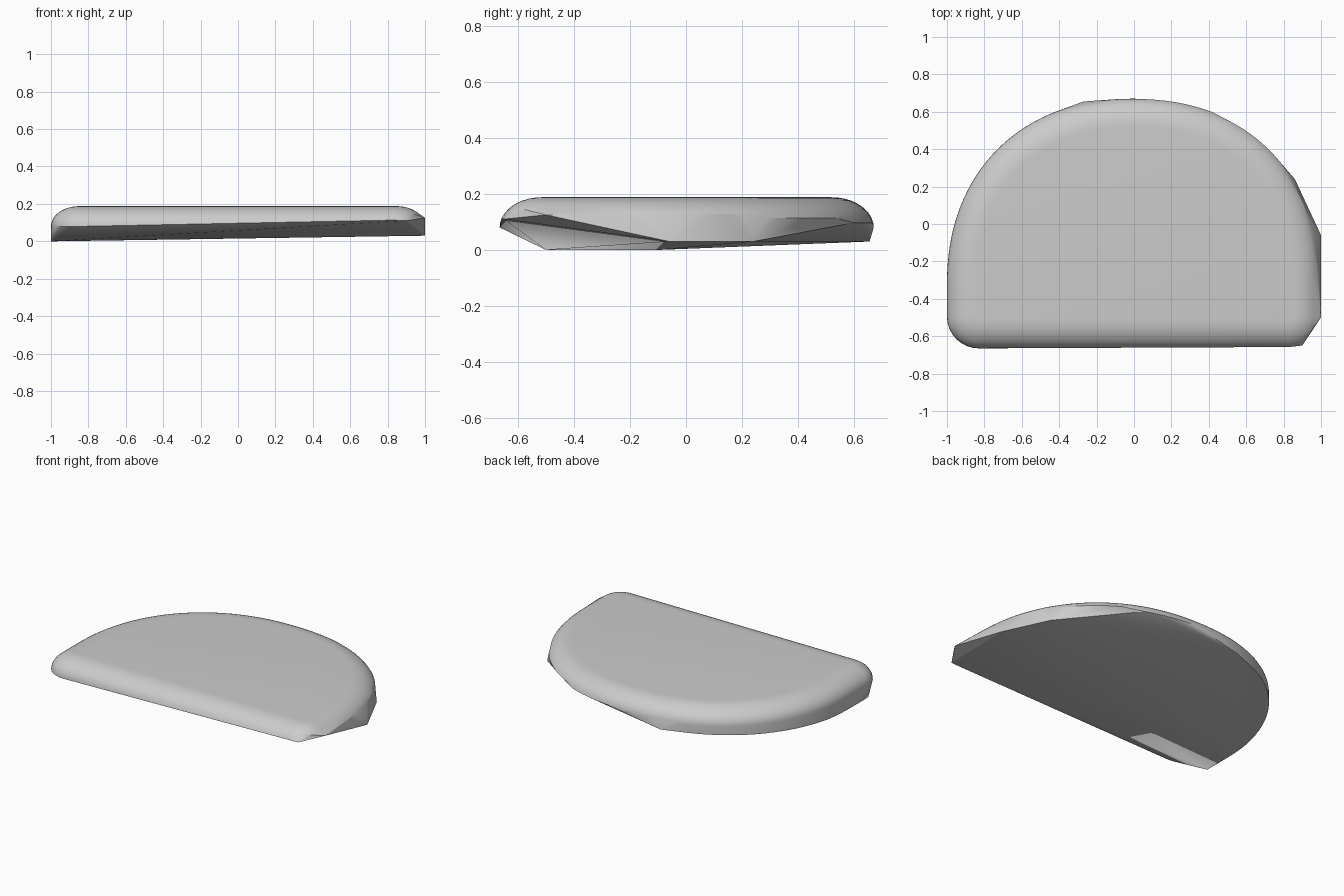
import bpy, bmesh, math

cube = bpy.data.objects.get("Cube")
if cube:
    bpy.data.objects.remove(cube, do_unlink=True)

TOP, FILLET, DROP, WAIST = 0.188, 0.15, 0.108, -0.33


def arch(t, inset=0.0):
    """Point on the rounded rear edge, t running from +x over the back to -x."""
    c, s = math.cos(t), math.sin(t)
    x = math.copysign(abs(c) ** (2 / 2.2), c) * (1 - inset)
    return x, WAIST + abs(s) ** (2 / 2.2) * (1 - inset)


def outline(inset):
    """D shape with rounded front corners."""
    pts = [arch(math.pi * i / 64, inset) for i in range(65)]
    r = 0.17 - inset
    for start, cx in ((math.pi, -0.83), (1.5 * math.pi, 0.83)):
        for i in range(9):
            a = start + i * math.pi / 16
            pts.append((cx + r * math.cos(a), -0.495 + r * math.sin(a)))
    return pts


# Rounded upper edge; its lower limit climbs towards the left side
points = []
STEPS = 10
for i in range(STEPS + 1):
    a = math.pi / 2 * i / STEPS
    z = TOP - DROP * (1 - math.cos(a))
    for x, y in outline(FILLET * (1 - math.sin(a))):
        corner = x > 0.9 and y < -0.5
        if z >= 0.0799 + 0.04 * max(0, x) and not (corner and z < 0.13):
            points.append((x, y, z))

# Tilted underside, reaching the rim along the right rear
for i in range(25):
    x, y = arch(math.pi * (0.62 + 0.38 * i / 24))
    points.append((x, y, 0.03 * max(0, (y + 0.1) / 0.755)))
points += [
    (-1, -0.5, 0), (-0.27, 0.655, 0.03),
    (0.86, 0.24, 0.03), (1, -0.06, 0.03),
    (1, -0.5, 0.125), (0.9, -0.65, 0.11),
]

bm = bmesh.new()
for p in points:
    bm.verts.new(p)
bmesh.ops.remove_doubles(bm, verts=bm.verts, dist=0.0005)
hull = bmesh.ops.convex_hull(bm, input=bm.verts)
inside = {g for g in hull["geom_interior"] + hull["geom_unused"]
          if isinstance(g, bmesh.types.BMVert)}
bmesh.ops.delete(bm, geom=list(inside), context="VERTS")
bmesh.ops.dissolve_limit(bm, angle_limit=0.005, verts=bm.verts, edges=bm.edges)
bmesh.ops.recalc_face_normals(bm, faces=bm.faces)

mesh = bpy.data.meshes.new("rounded_slab")
bm.to_mesh(mesh)
bm.free()
slab = bpy.data.objects.new("rounded_slab", mesh)
bpy.context.collection.objects.link(slab)

# Plain grey
grey = bpy.data.materials.new("light_grey")
grey.use_nodes = True
colour = (0.6, 0.6, 0.6, 1)
grey.diffuse_color = colour
grey.node_tree.nodes["Principled BSDF"].inputs["Base Color"].default_value = colour
mesh.materials.append(grey)

bpy.context.view_layer.objects.active = slab
slab.select_set(True)
bpy.ops.object.shade_smooth_by_angle(angle=math.radians(20))
